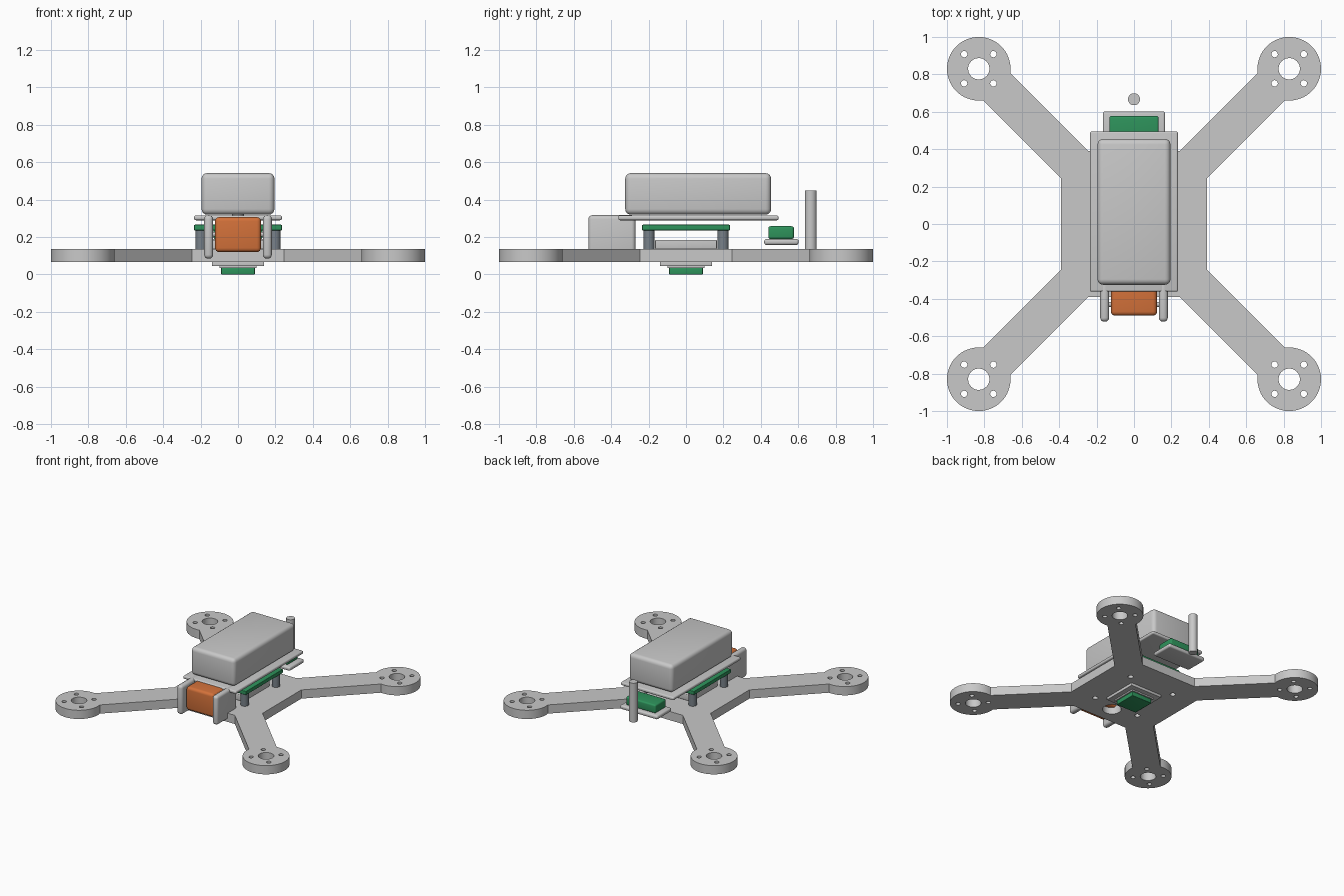
import bpy, bmesh, math
from mathutils import Matrix

if "Cube" in bpy.data.objects:
    bpy.data.objects.remove(bpy.data.objects["Cube"])


def material(name, rgb):
    m = bpy.data.materials.new(name)
    m.diffuse_color = (*rgb, 1)
    m.use_nodes = True
    m.node_tree.nodes["Principled BSDF"].inputs["Base Color"].default_value = m.diffuse_color
    return m


GRAY = material("light gray", (0.58, 0.58, 0.58))
STEEL = material("steel gray", (0.19, 0.22, 0.25))
GREEN = material("board green", (0.027, 0.29, 0.105))
ORANGE = material("camera orange", (0.65, 0.165, 0.042))


def smooth(ob, angle=35):
    bpy.ops.object.select_all(action='DESELECT')
    ob.select_set(True)
    bpy.context.view_layer.objects.active = ob
    bpy.ops.object.shade_smooth_by_angle(angle=math.radians(angle))


def add_mesh(name, bm, mat):
    me = bpy.data.meshes.new(name)
    bm.to_mesh(me)
    bm.free()
    me.materials.append(mat)
    ob = bpy.data.objects.new(name, me)
    bpy.context.scene.collection.objects.link(ob)
    return ob


def box(name, mat, x, y, z, bevel=0.0):
    """Box from (min, max) ranges, with rounded edges."""
    bm = bmesh.new()
    size = [r[1] - r[0] for r in (x, y, z)]
    mid = [(r[1] + r[0]) / 2 for r in (x, y, z)]
    bmesh.ops.create_cube(bm, size=1, matrix=Matrix.Translation(mid) @ Matrix.Diagonal((*size, 1)))
    if bevel:
        bmesh.ops.bevel(bm, geom=bm.edges[:], offset=bevel, segments=4,
                        profile=0.5, affect='EDGES')
    ob = add_mesh(name, bm, mat)
    smooth(ob)
    return ob


def rod(name, mat, centre, radius, length, axis='Z'):
    bm = bmesh.new()
    turn = Matrix.Rotation(math.pi / 2, 4, 'Y') if axis == 'X' else Matrix.Identity(4)
    bmesh.ops.create_cone(bm, cap_ends=True, segments=32, radius1=radius, radius2=radius,
                          depth=length, matrix=Matrix.Translation(centre) @ turn)
    ob = add_mesh(name, bm, mat)
    smooth(ob)
    return ob


def arc(cx, cy, r, a0, a1, n):
    """n + 1 points along an arc, angles in degrees."""
    steps = [math.radians(a0 + (a1 - a0) * i / n) for i in range(n + 1)]
    return [(cx + r * math.cos(a), cy + r * math.sin(a)) for a in steps]


def plate(name, mat, loops, z0, z1):
    """Flat plate from an outline followed by hole loops."""
    cu = bpy.data.curves.new(name, 'CURVE')
    cu.dimensions = '2D'
    cu.fill_mode = 'BOTH'
    cu.extrude = (z1 - z0) / 2
    for pts in loops:
        sp = cu.splines.new('POLY')
        sp.points.add(len(pts) - 1)
        for p, (x, y) in zip(sp.points, pts):
            p.co = (x, y, 0, 1)
        sp.use_cyclic_u = True
    helper = bpy.data.objects.new(name + "_curve", cu)
    bpy.context.scene.collection.objects.link(helper)
    bpy.context.view_layer.update()
    dg = bpy.context.evaluated_depsgraph_get()
    me = bpy.data.meshes.new_from_object(helper.evaluated_get(dg))
    bm = bmesh.new()
    bm.from_mesh(me)
    bpy.data.objects.remove(helper)
    bpy.data.meshes.remove(me)
    bmesh.ops.remove_doubles(bm, verts=bm.verts[:], dist=0.0002)
    bmesh.ops.translate(bm, verts=bm.verts[:], vec=(0, 0, (z0 + z1) / 2))
    bmesh.ops.recalc_face_normals(bm, faces=bm.faces[:])
    for f in bm.faces:
        f.material_index = 0
    ob = add_mesh(name, bm, mat)
    smooth(ob)
    return ob


# Frame: one corner of the outline, turned four times, with its holes
HALF, SHOULDER, PAD, PAD_R = 0.39, 0.245, 0.83, 0.17
spread = math.degrees(math.asin((HALF - SHOULDER) / math.sqrt(2) / PAD_R))
corner = ([(HALF, SHOULDER)]
          + arc(PAD, PAD, PAD_R, 225 + spread, 585 - spread, 48)
          + [(SHOULDER, HALF)])
outline, holes = [], []
for k in range(4):
    c, s = round(math.cos(k * math.pi / 2)), round(math.sin(k * math.pi / 2))
    outline += [(c * x - s * y, s * x + c * y) for x, y in corner]
    px, py = PAD * (c - s), PAD * (s + c)
    holes.append(arc(px, py, 0.057, 0, 352.5, 31))
    for dx in (-0.078, 0.078):
        for dy in (-0.078, 0.078):
            holes.append(arc(px + dx, py + dy, 0.017, 0, 345, 15))
    holes.append(arc(0.2 * (c - s), 0.2 * (s + c), 0.02, 0, 345, 15))
holes.append(arc(0, -0.25, 0.068, 0, 352.5, 31))
plate("frame", GRAY, [outline] + holes, 0.067, 0.137)

# Sensor under the frame
box("sensor_mount", GRAY, (-0.14, 0.14), (-0.14, 0.14), (0.045, 0.069), 0.003)
box("sensor_pad", GRAY, (-0.1, 0.1), (-0.1, 0.1), (0.034, 0.046))
box("sensor_board", GREEN, (-0.09, 0.09), (-0.09, 0.09), (0.0, 0.037), 0.005)

# Electronics stack
box("speed_controller", GRAY, (-0.165, 0.165), (-0.165, 0.165), (0.136, 0.185), 0.006)
for sx in (-1, 1):
    for sy in (-1, 1):
        rod("standoff", STEEL, (sx * 0.198, sy * 0.198, 0.187), 0.03, 0.102)
box("flight_board", GREEN, (-0.235, 0.235), (-0.235, 0.235), (0.236, 0.266), 0.004)

# Top plate and battery
box("top_plate", GRAY, (-0.235, 0.235), (-0.362, 0.495), (0.29, 0.316), 0.01)
box("battery", GRAY, (-0.195, 0.195), (-0.325, 0.455), (0.32, 0.542), 0.03)

# Front camera between two cheek plates, held by side screws
box("camera", ORANGE, (-0.123, 0.123), (-0.49, -0.275), (0.12, 0.307), 0.022)
for sx in (-1, 1):
    cx = sx * 0.157
    box("camera_cheek", GRAY, (cx - 0.024, cx + 0.024), (-0.522, -0.27), (0.085, 0.317), 0.021)
    rod("camera_screw", GRAY, (sx * 0.13, -0.43, 0.215), 0.013, 0.06, 'X')

# Rear transmitter on its tray, and the antenna behind
box("transmitter_tray", GRAY, (-0.167, 0.167), (0.418, 0.602), (0.158, 0.19), 0.013)
box("transmitter", GREEN, (-0.132, 0.132), (0.44, 0.577), (0.19, 0.258), 0.012)
rod("antenna", GRAY, (0, 0.667, 0.292), 0.032, 0.314)
